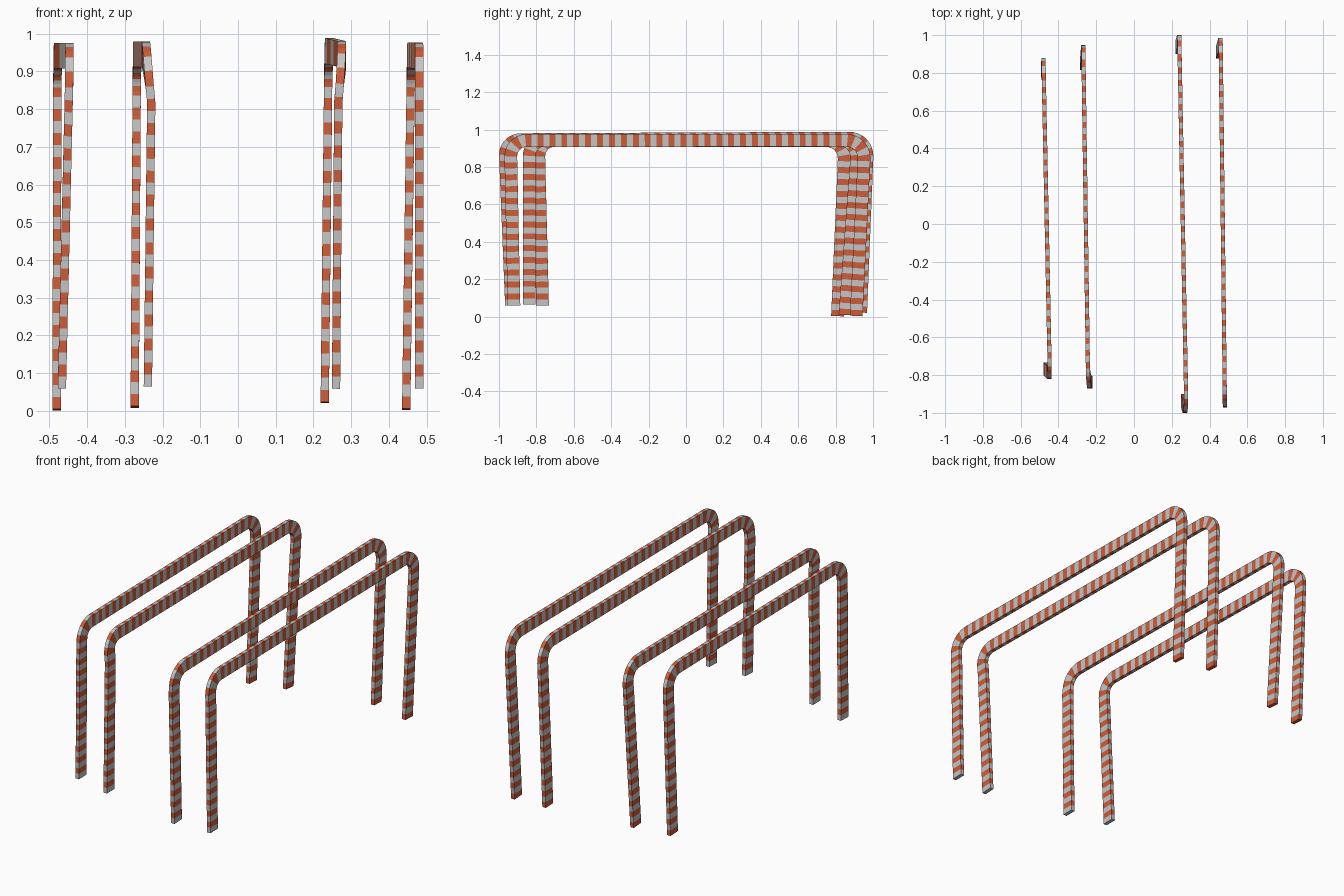
import bpy
import math
from mathutils import Vector

if "Cube" in bpy.data.objects:
    bpy.data.objects.remove(bpy.data.objects["Cube"])

W, T = 0.022, 0.068      # bar width (x) and depth (in the plane of the arch)
STRIPE = 0.032           # length of one stripe
SUB = 2                  # mesh steps per stripe


def material(name, col):
    m = bpy.data.materials.new(name)
    m.diffuse_color = (*col, 1)
    m.use_nodes = True
    m.node_tree.nodes["Principled BSDF"].inputs["Base Color"].default_value = m.diffuse_color
    return m


GREY = material("light grey", (0.56, 0.56, 0.56))
ORANGE = material("orange", (0.62, 0.11, 0.04))


def fillet(a, c, b, r, n=10):
    """Round the corner c between points a and b."""
    d1, d2 = (c - a).normalized(), (b - c).normalized()
    mid = c - d1 * r + d2 * r
    return [mid + d1 * r * math.sin(t) - d2 * r * math.cos(t)
            for t in (math.pi / 2 * i / n for i in range(n + 1))]


def resample(pts, n):
    """n + 1 points evenly spaced along a polyline."""
    cum = [0.0]
    for p, q in zip(pts, pts[1:]):
        cum.append(cum[-1] + (q - p).length)
    out, k = [], 0
    for i in range(n + 1):
        s = cum[-1] * i / n
        while k < len(pts) - 2 and cum[k + 1] < s:
            k += 1
        out.append(pts[k].lerp(pts[k + 1], (s - cum[k]) / (cum[k + 1] - cum[k])))
    return out


def arch(name, ctrl):
    """Sweep a flat bar from front foot to back foot, striped along its length."""
    foot, knee, c1, c2, end = [Vector(p) for p in ctrl]
    path = [foot, knee] + fillet(knee, c1, c2, 0.085) + fillet(c1, c2, end, 0.1) + [end]
    length = sum((q - p).length for p, q in zip(path, path[1:]))
    stripes = 2 * round(length / STRIPE / 2)
    pts = resample(path, stripes * SUB)
    verts, faces, mats = [], [], []
    for i, p in enumerate(pts):
        tan = (pts[min(i + 1, len(pts) - 1)] - pts[max(i - 1, 0)]).normalized()
        side = Vector((1, 0, 0))
        side = (side - tan * side.dot(tan)).normalized()
        out = side.cross(tan)
        for a, b in ((-1, -1), (1, -1), (1, 1), (-1, 1)):
            verts.append(p + side * a * W / 2 + out * b * T / 2)
        if i:
            o = 4 * (i - 1)
            for j in range(4):
                k = (j + 1) % 4
                faces.append((o + j, o + k, o + 4 + k, o + 4 + j))
                mats.append(((i - 1) // SUB) % 2)
    # end caps
    o = len(verts) - 4
    faces += [(3, 2, 1, 0), (o, o + 1, o + 2, o + 3)]
    mats += [0, 1]
    me = bpy.data.meshes.new(name)
    me.from_pydata(verts, [], faces)
    me.materials.append(GREY)
    me.materials.append(ORANGE)
    me.polygons.foreach_set("material_index", mats)
    me.update()
    ob = bpy.data.objects.new(name, me)
    bpy.context.collection.objects.link(ob)


# front foot, front knee, front corner, back corner, back foot
arch("far_left_arch", [(-0.467, -0.767, 0.06), (-0.449, -0.786, 0.82), (-0.446, -0.789, 0.942),
                       (-0.479, 0.85, 0.942), (-0.481, 0.81, 0.003)])
arch("left_arch", [(-0.239, -0.838, 0.065), (-0.230, -0.838, 0.82), (-0.243, -0.838, 0.945),
                   (-0.268, 0.92, 0.946), (-0.274, 0.85, 0.01)])
arch("right_arch", [(0.260, -0.933, 0.06), (0.266, -0.964, 0.82), (0.277, -0.969, 0.946),
                    (0.240, 0.972, 0.955), (0.230, 0.934, 0.022)])
arch("far_right_arch", [(0.481, -0.92, 0.06), (0.481, -0.936, 0.82), (0.481, -0.938, 0.942),
                        (0.459, 0.957, 0.943), (0.446, 0.910, 0.004)])
